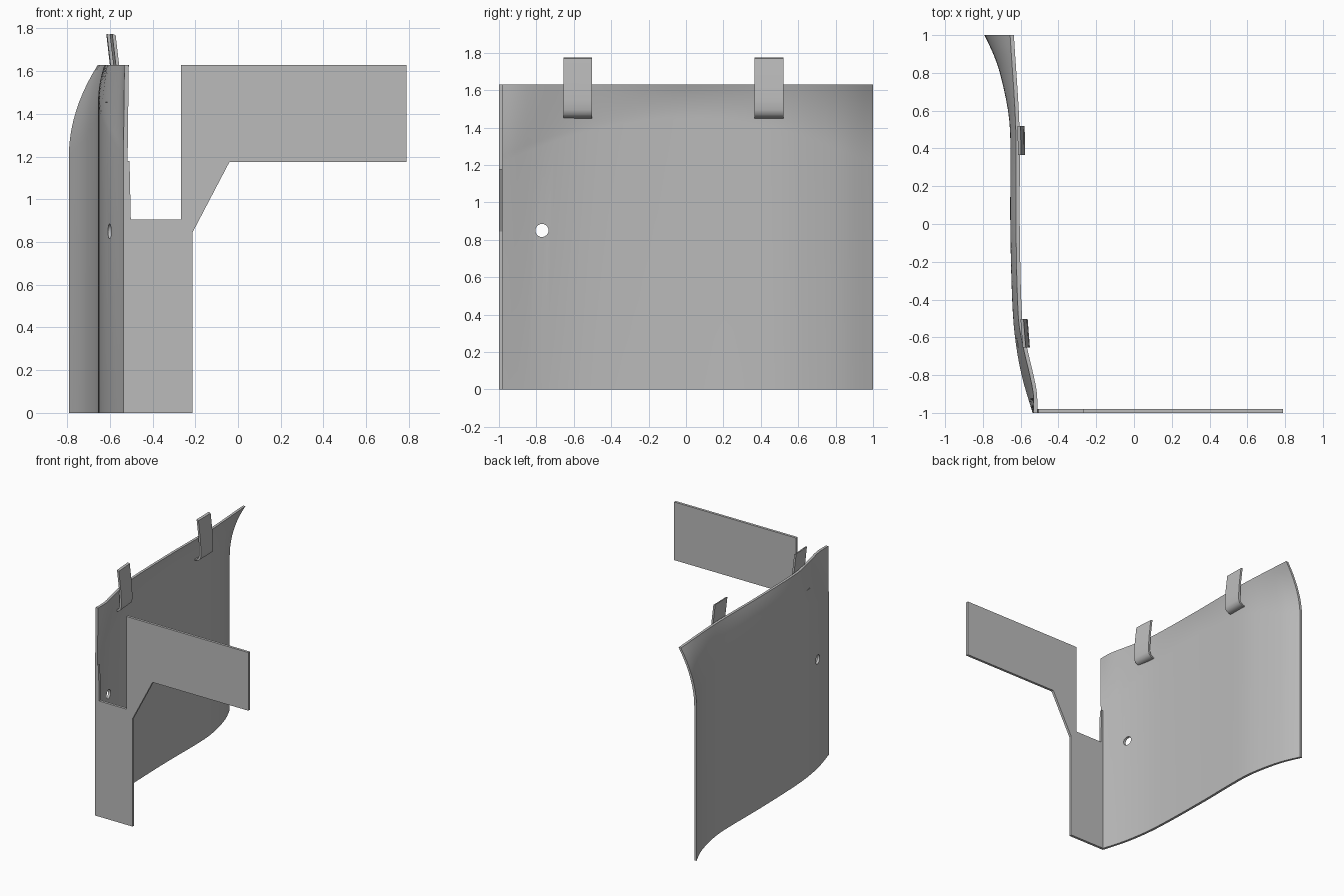
import bpy, bmesh, math
from mathutils import Matrix

cube = bpy.data.objects.get("Cube")
if cube:
    bpy.data.objects.remove(cube, do_unlink=True)

THICK = 0.02
TOP = 1.63

# One flat grey for the sheet metal
grey = bpy.data.materials.new("light grey metal")
grey.use_nodes = True
grey.diffuse_color = (0.5, 0.5, 0.5, 1)
grey.node_tree.nodes["Principled BSDF"].inputs["Base Color"].default_value = (0.5, 0.5, 0.5, 1)


def finish(bm, name):
    bmesh.ops.recalc_face_normals(bm, faces=bm.faces)
    mesh = bpy.data.meshes.new(name)
    bm.to_mesh(mesh)
    bm.free()
    obj = bpy.data.objects.new(name, mesh)
    obj.data.materials.append(grey)
    bpy.context.collection.objects.link(obj)
    return obj


def activate(obj):
    bpy.ops.object.select_all(action='DESELECT')
    obj.select_set(True)
    bpy.context.view_layer.objects.active = obj


def thicken(bm, offset):
    """Extrude all faces by an offset, keeping the originals as the back."""
    result = bmesh.ops.extrude_face_region(bm, geom=bm.faces[:], use_keep_orig=True)
    verts = [v for v in result["geom"] if isinstance(v, bmesh.types.BMVert)]
    bmesh.ops.translate(bm, verts=verts, vec=offset)


def sample(points, t):
    """Smooth curve through (position, value) points."""
    n = len(points)
    i = max(k for k in range(n - 1) if points[k][0] <= t or k == 0)

    def slope(k):
        a, b = points[max(k - 1, 0)], points[min(k + 1, n - 1)]
        return (b[1] - a[1]) / (b[0] - a[0])

    (t0, v0), (t1, v1) = points[i], points[i + 1]
    h = t1 - t0
    s = (t - t0) / h
    return ((1 + 2 * s) * (1 - s) ** 2 * v0 + s * (1 - s) ** 2 * h * slope(i)
            + s * s * (3 - 2 * s) * v1 + s * s * (s - 1) * h * slope(i + 1))


# Curved panel: lower section sweeps into a straighter top edge
lower = [(-1, -.537), (-.8, -.595), (-.6, -.63), (-.4, -.645), (0, -.655),
         (.45, -.655), (.6, -.667), (.8, -.71), (.9, -.745), (1, -.792)]
upper = [(-1, -.532), (-.9, -.533), (-.8, -.552), (-.65, -.587), (-.5, -.612),
         (0, -.625), (.5, -.626), (1, -.656)]
COLS, ROWS = 40, 10
bm = bmesh.new()
grid = []
for c in range(COLS + 1):
    y = -1 + 2 * c / COLS
    fold = 1.2 + 0.25 * (1 - y * y)
    power = 2 + 1.2 * min(y, 0)
    x0, x1 = sample(lower, y), sample(upper, y)
    column = [bm.verts.new((x0, y, 0))]
    for r in range(ROWS + 1):
        t = r / ROWS
        column.append(bm.verts.new((x0 + (x1 - x0) * t ** power, y, fold + (TOP - fold) * t)))
    grid.append(column)
for a, b in zip(grid, grid[1:]):
    for r in range(ROWS + 1):
        bm.faces.new((a[r], b[r], b[r + 1], a[r + 1]))
thicken(bm, (THICK, 0, 0))
panel = finish(bm, "curved_panel")

# Round hole through the panel
bm = bmesh.new()
bmesh.ops.create_cone(bm, cap_ends=True, segments=24, radius1=.035, radius2=.035, depth=.4,
                      matrix=Matrix.Translation((-.6, -.77, .85)) @ Matrix.Rotation(math.pi / 2, 4, 'Y'))
cutter = finish(bm, "hole_cutter")
cutter.hide_render = True
activate(panel)
mod = panel.modifiers.new("hole", 'BOOLEAN')
mod.operation = 'DIFFERENCE'
mod.solver = 'EXACT'
mod.object = cutter
bpy.ops.object.modifier_apply(modifier=mod.name)
bpy.data.objects.remove(cutter, do_unlink=True)
activate(panel)
bpy.ops.object.shade_smooth_by_angle(angle=math.radians(30))

# Flat front plate with a notch and an arm
outline = [(-.537, 0), (-.213, 0), (-.213, .845), (-.04, 1.175), (.79, 1.175), (.79, TOP),
           (-.267, TOP), (-.267, .905), (-.502, .905), (-.508, 1.18), (-.535, 1.18)]
bm = bmesh.new()
bm.faces.new([bm.verts.new((x, -1, z)) for x, z in outline])
thicken(bm, (0, THICK, 0))
finish(bm, "front_plate")


# Hanging tabs: bent strips that curl out of the panel and lean back
def hanging_tab(name, y0, y1, shift, skew):
    path = [(-.645, 1.455), (-.62, 1.462), (-.603, 1.475), (-.595, 1.5),
            (-.595, 1.55), (-.6, 1.63), (-.617, 1.775)]
    bm = bmesh.new()
    sides = [[bm.verts.new((x + shift + s, y, z)) for x, z in path]
             for y, s in ((y0, skew), (y1, 0))]
    for i in range(len(path) - 1):
        bm.faces.new((sides[0][i], sides[1][i], sides[1][i + 1], sides[0][i + 1]))
    thicken(bm, (.016, 0, -.006))
    tab = finish(bm, name)
    activate(tab)
    bpy.ops.object.shade_smooth_by_angle(angle=math.radians(40))


hanging_tab("rear_hanging_tab", .365, .52, 0, .003)
hanging_tab("front_hanging_tab", -.655, -.503, .016, .012)
